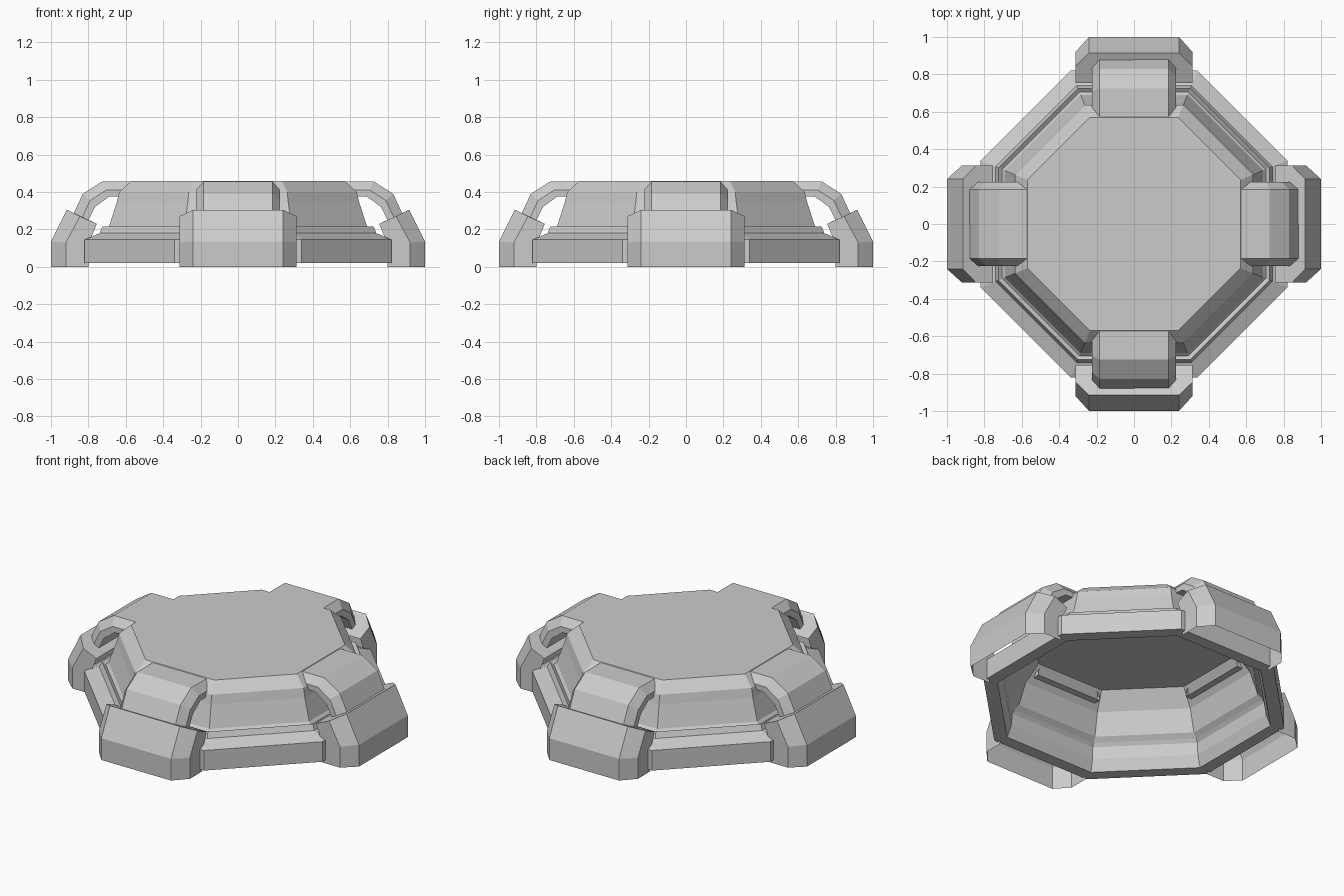
import bpy, bmesh, math

if "Cube" in bpy.data.objects:
    bpy.data.objects.remove(bpy.data.objects["Cube"])


def finish(bm, name):
    bmesh.ops.recalc_face_normals(bm, faces=bm.faces[:])
    mesh = bpy.data.meshes.new(name)
    bm.to_mesh(mesh)
    bm.free()
    obj = bpy.data.objects.new(name, mesh)
    bpy.context.collection.objects.link(obj)
    return obj


def octagon_lathe(name, profile):
    """Spin an (apothem, z) profile into an eight-sided shell, capping both ends."""
    bm = bmesh.new()
    rings = []
    for a, z in profile:
        r = a / math.cos(math.pi / 8)
        rings.append([bm.verts.new((r * math.cos((i + .5) * math.pi / 4),
                                    r * math.sin((i + .5) * math.pi / 4), z))
                      for i in range(8)])
    for lo, hi in zip(rings, rings[1:]):
        for i in range(8):
            j = (i + 1) % 8
            bm.faces.new((lo[i], lo[j], hi[j], hi[i]))
    bm.faces.new(rings[0])
    bm.faces.new(rings[-1])
    return finish(bm, name)


def chamfered_sweep(name, stations, w_face, w_side, angle, underside, cap_top):
    """Loft cross-sections (outer, side, inner points as r, z) with chamfered long edges."""
    bm = bmesh.new()
    c, s = math.cos(angle), math.sin(angle)
    rings = []
    for outer, side, inner in stations:
        pts = [(inner, -w_side), (side, -w_side), (outer, -w_face),
               (outer, w_face), (side, w_side), (inner, w_side)]
        rings.append([bm.verts.new((r * c - w * s, r * s + w * c, z)) for (r, z), w in pts])
    for lo, hi in zip(rings, rings[1:]):
        for i in range(6 if underside else 5):
            j = (i + 1) % 6
            bm.faces.new((lo[i], lo[j], hi[j], hi[i]))
    if cap_top:
        bm.faces.new(rings[-1])
    return finish(bm, name)


# Hollow stepped body: inner ceiling, down the inside, around the rim, up the outside
inner_wall = [(.56, .445), (.635, .345), (.675, .21), (.70, .185), (.715, .165),
              (.72, .09), (.745, .02)]
outer_wall = [(.82, .02), (.82, .145), (.74, .18), (.725, .215), (.705, .20),
              (.69, .215), (.648, .345), (.635, .40), (.57, .46)]
octagon_lathe("body_shell", inner_wall + outer_wall)

# Bent arm and hollow foot on each of the four short sides
arm = [((.57, .457), (.57, .41), (.57, .38)),
       ((.725, .457), (.705, .41), (.69, .375)),
       ((.83, .39), (.79, .355), (.765, .32)),
       ((.90, .24), (.855, .22), (.825, .20))]
foot = [((1.0, 0), (.92, 0), (.80, 0)),
        ((1.0, .135), (.92, .13), (.80, .12)),
        ((.915, .305), (.845, .27), (.755, .23))]
for k, side in enumerate(("right", "back", "left", "front")):
    chamfered_sweep("arm_" + side, arm, .185, .225, k * math.pi / 2, True, False)
    chamfered_sweep("foot_" + side, foot, .24, .313, k * math.pi / 2, False, True)
